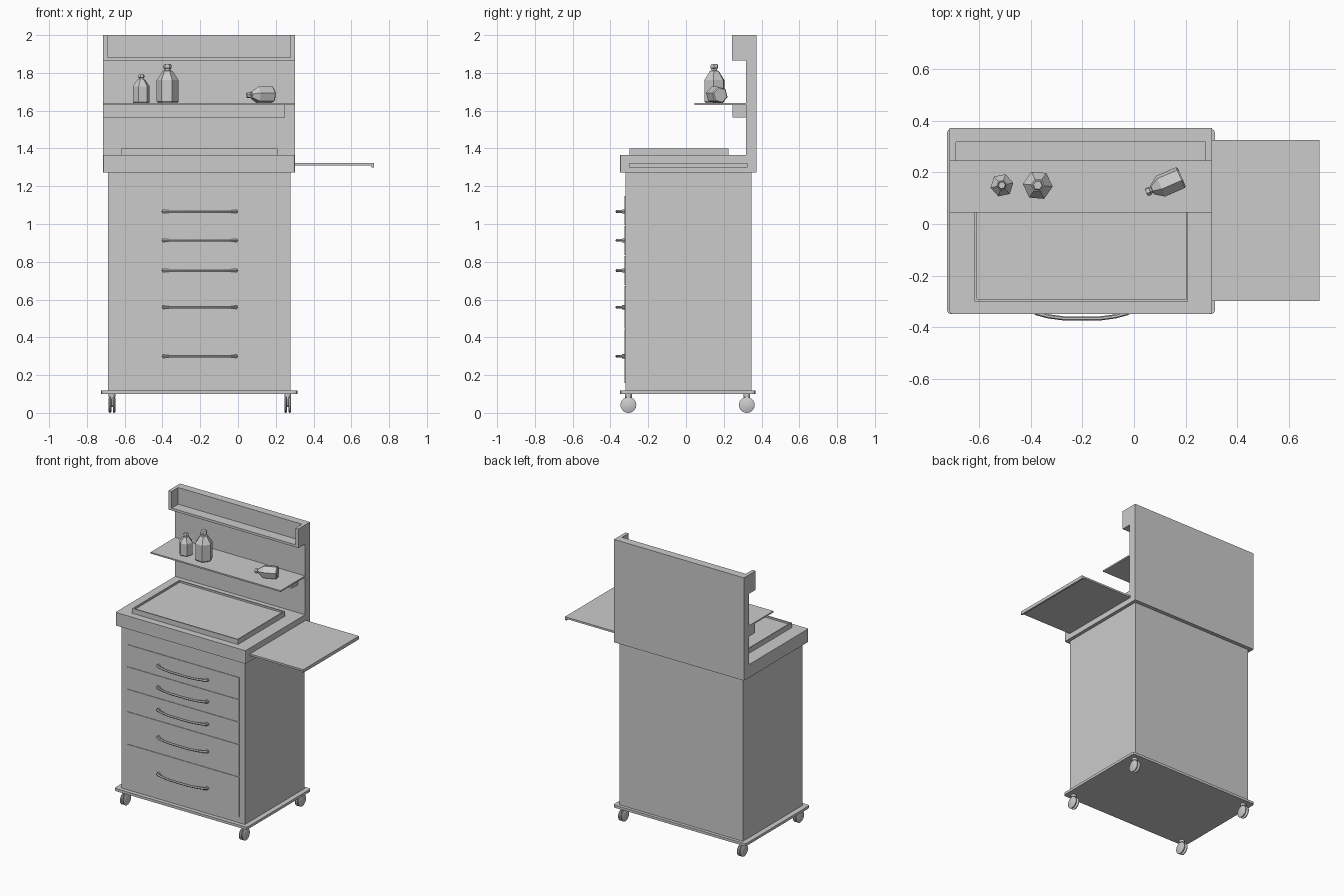
import bpy, bmesh, math
from mathutils import Matrix, Vector

if "Cube" in bpy.data.objects:
    bpy.data.objects.remove(bpy.data.objects["Cube"])


def finish(name, bm):
    bmesh.ops.recalc_face_normals(bm, faces=bm.faces)
    me = bpy.data.meshes.new(name)
    bm.to_mesh(me)
    bm.free()
    ob = bpy.data.objects.new(name, me)
    bpy.context.collection.objects.link(ob)
    return ob


def box(name, x0, x1, y0, y1, z0, z1, bevel=0, pick=None):
    """Box from its limits; pick chooses which edges (by midpoint) to bevel."""
    bm = bmesh.new()
    bmesh.ops.create_cube(bm, size=1)
    for v in bm.verts:
        v.co = (x1 if v.co.x > 0 else x0, y1 if v.co.y > 0 else y0, z1 if v.co.z > 0 else z0)
    if bevel:
        edges = [e for e in bm.edges if pick(e)]
        bmesh.ops.bevel(bm, geom=edges, offset=bevel, segments=2, profile=0.5, affect='EDGES')
    return finish(name, bm)


def prism(name, profile, axis, a, b):
    """Extrude a 2D profile: axis 'x' takes (y, z), axis 'y' takes (x, z)."""
    bm = bmesh.new()
    place = (lambda p, t: (t, p[0], p[1])) if axis == 'x' else (lambda p, t: (p[0], t, p[1]))
    face = bm.faces.new([bm.verts.new(place(p, a)) for p in profile])
    ext = bmesh.ops.extrude_face_region(bm, geom=[face])
    shift = Vector((b - a, 0, 0)) if axis == 'x' else Vector((0, b - a, 0))
    bmesh.ops.translate(bm, vec=shift, verts=[g for g in ext['geom'] if isinstance(g, bmesh.types.BMVert)])
    return finish(name, bm)


def lathe(name, profile, sides, matrix):
    """Capped solid of revolution from (radius, height) pairs."""
    bm = bmesh.new()
    rings = [[bm.verts.new((r * math.cos(2 * math.pi * i / sides), r * math.sin(2 * math.pi * i / sides), h))
              for i in range(sides)] for r, h in profile]
    for lo, hi in zip(rings, rings[1:]):
        for i in range(sides):
            j = (i + 1) % sides
            bm.faces.new((lo[i], lo[j], hi[j], hi[i]))
    bm.faces.new(rings[0])
    bm.faces.new(rings[-1])
    bm.transform(matrix)
    return finish(name, bm)


def smooth(ob):
    bpy.ops.object.select_all(action='DESELECT')
    ob.select_set(True)
    bpy.context.view_layer.objects.active = ob
    bpy.ops.object.shade_smooth_by_angle(angle=math.radians(35))


def vertical(e):
    return abs(e.verts[0].co.z - e.verts[1].co.z) > 0.001


L, R = -0.715, 0.303          # side limits of worktop and back panel

# Cabinet and base plate
box("cabinet_body", -0.688, 0.279, -0.321, 0.346, 0.11, 1.275)
box("base_plate", -0.725, 0.314, -0.349, 0.368, 0.10, 0.118, 0.015, vertical)

# Drawer fronts with a bowed handle each
seams = [1.15, 0.993, 0.834, 0.675, 0.445, 0.155]
handle_z = [1.066, 0.913, 0.754, 0.56, 0.30]
for i, hz in enumerate(handle_z):
    box(f"drawer_front_{i + 1}", -0.645, 0.235, -0.325, -0.315, seams[i + 1] + 0.003, seams[i] - 0.003)
    half = [(0.195, -0.322), (0.192, -0.337), (0.175, -0.346), (0.13, -0.358), (0.07, -0.366)]
    path = [(-0.202 - x, y) for x, y in half] + [(-0.202 + x, y) for x, y in reversed(half)]
    cu = bpy.data.curves.new("handle", 'CURVE')
    cu.dimensions = '3D'
    cu.bevel_depth = 0.008
    cu.bevel_resolution = 1
    cu.use_fill_caps = True
    sp = cu.splines.new('POLY')
    sp.points.add(len(path) - 1)
    for p, (x, y) in zip(sp.points, path):
        p.co = (x, y, hz, 1)
    ob = bpy.data.objects.new(f"drawer_handle_{i + 1}", cu)
    bpy.context.collection.objects.link(ob)
    bpy.ops.object.select_all(action='DESELECT')
    ob.select_set(True)
    bpy.context.view_layer.objects.active = ob
    bpy.ops.object.convert(target='MESH')
    smooth(bpy.context.view_layer.objects.active)
    for s in (-1, 1):
        lathe(f"handle_foot_{i + 1}", [(0.012, 0), (0.012, 0.014)], 10,
              Matrix.Translation((-0.202 + s * 0.19, -0.324, hz)) @ Matrix.Rotation(math.pi / 2, 4, 'X'))

# Worktop with softened front corners
box("worktop", L, R, -0.349, 0.318, 1.272, 1.365, 0.01,
    lambda e: vertical(e) and e.verts[0].co.y < 0)

# Shallow work tray: floor and thin rim
tx0, tx1, ty0, ty1, rim = -0.618, 0.21, -0.30, 0.226, 0.012
bm = bmesh.new()
bmesh.ops.create_cube(bm, size=1)
for v in bm.verts:
    v.co = (tx1 if v.co.x > 0 else tx0, ty1 if v.co.y > 0 else ty0, 1.40 if v.co.z > 0 else 1.36)
top = max(bm.faces, key=lambda f: f.calc_center_median().z)
bmesh.ops.inset_region(bm, faces=[top], thickness=rim)
ext = bmesh.ops.extrude_discrete_faces(bm, faces=[top])
bmesh.ops.translate(bm, vec=(0, 0, -0.012), verts=ext['faces'][0].verts)
finish("work_tray", bm)

# Pull-out side shelf with a down-turned lip
prism("side_shelf", [(0.29, 1.31), (0.708, 1.31), (0.708, 1.30), (0.72, 1.30), (0.72, 1.323), (0.29, 1.323)],
      'y', -0.298, 0.325)

# Back panel, storage ledge with end walls, shelf and the rail below it
box("back_panel", L, R, 0.317, 0.373, 1.272, 2.0)
box("ledge_floor", L, R, 0.244, 0.317, 1.865, 1.882)
box("ledge_end_left", L, L + 0.025, 0.244, 0.317, 1.882, 2.0)
box("ledge_end_right", R - 0.025, R, 0.244, 0.317, 1.882, 2.0)
box("bottle_shelf", L, R, 0.044, 0.317, 1.63, 1.64)
box("shelf_rail", L, 0.248, 0.247, 0.317, 1.563, 1.63)

# Six-sided bottles, two upright and one lying down
big = [(0.05, 0), (0.058, 0.008), (0.058, 0.122), (0.026, 0.17), (0.017, 0.173), (0.017, 0.182),
       (0.022, 0.185), (0.022, 0.198), (0.017, 0.206)]
small = [(r * 0.78, h * 0.73) for r, h in big]
lathe("bottle_large", big, 6, Matrix.Translation((-0.373, 0.15, 1.64)) @ Matrix.Rotation(math.radians(-5), 4, 'Z'))
lathe("bottle_small", small, 6, Matrix.Translation((-0.512, 0.15, 1.64)) @ Matrix.Rotation(math.radians(12), 4, 'Z'))
lathe("bottle_fallen", small, 6, Matrix.Translation((0.185, 0.182, 1.683))
      @ Vector((-0.92, -0.4, 0)).to_track_quat('Z', 'Y').to_matrix().to_4x4()
      @ Matrix.Rotation(math.radians(15), 4, 'Z'))

# Twin-wheel casters
for cx in (-0.667, 0.263):
    for cy in (-0.305, 0.322):
        for s in (-1, 1):
            wheel = lathe("caster_wheel", [(0.036, -0.007), (0.042, -0.003), (0.042, 0.003), (0.036, 0.007)], 20,
                          Matrix.Translation((cx + s * 0.011, cy, 0.042)) @ Matrix.Rotation(math.pi / 2, 4, 'Y'))
            smooth(wheel)
        lathe("caster_axle", [(0.012, -0.014), (0.012, 0.014)], 10,
              Matrix.Translation((cx, cy, 0.042)) @ Matrix.Rotation(math.pi / 2, 4, 'Y'))
        box("caster_fork", cx - 0.005, cx + 0.005, cy - 0.018, cy + 0.018, 0.04, 0.09)
        lathe("caster_stem", [(0.018, 0.084), (0.018, 0.101)], 12, Matrix.Translation((cx, cy, 0)))
